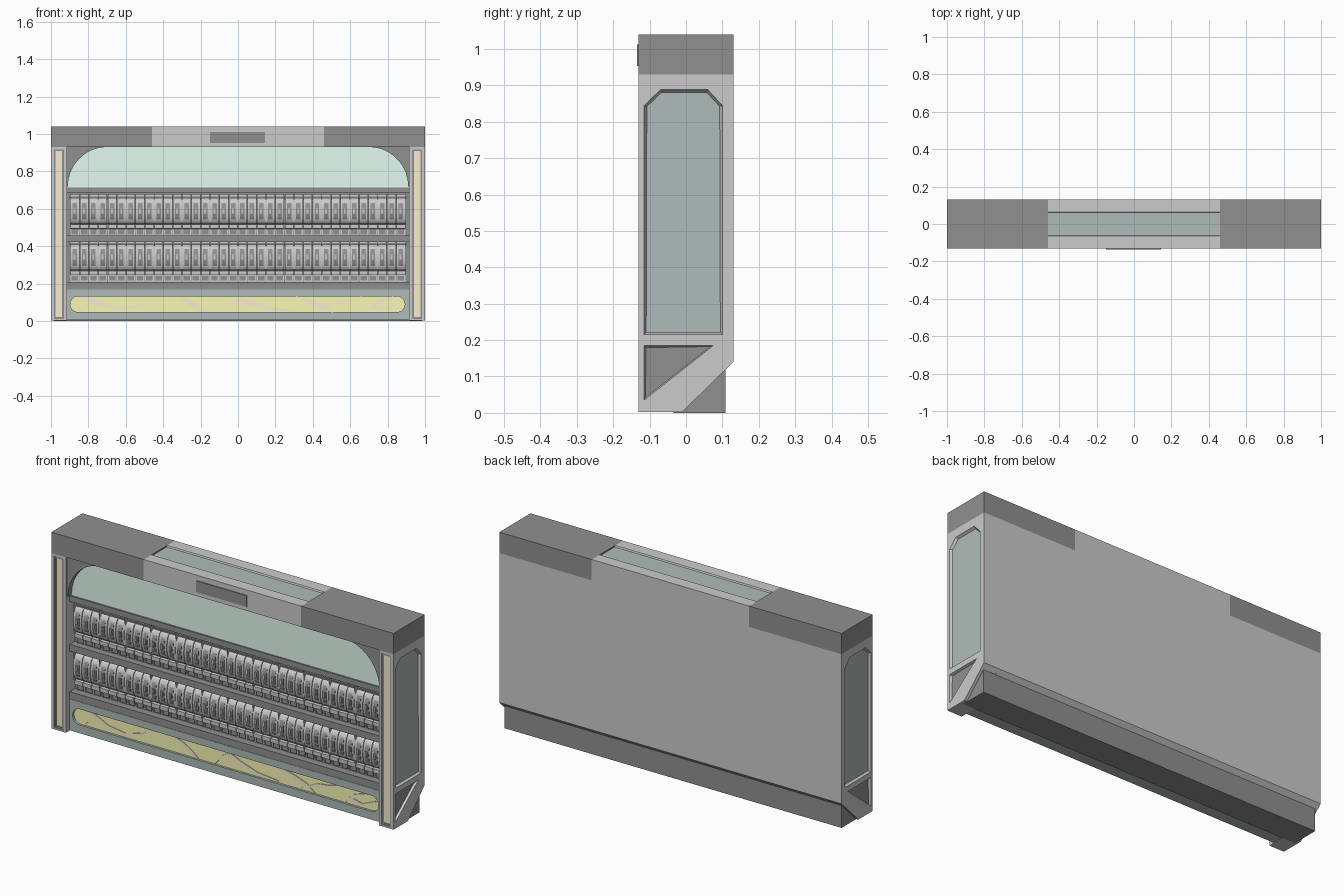
import bpy, bmesh, math
from mathutils import Vector

if "Cube" in bpy.data.objects:
    bpy.data.objects.remove(bpy.data.objects["Cube"])


def mat(name, r, g, b):
    m = bpy.data.materials.new(name)
    m.diffuse_color = (r, g, b, 1)
    m.use_nodes = True
    m.node_tree.nodes["Principled BSDF"].inputs["Base Color"].default_value = m.diffuse_color
    return m


DARK = mat("charcoal", .28, .28, .28)
TEAL = mat("slate_teal", .43, .50, .48)
GREEN = mat("mint", .77, .96, .87)
YELLOW = mat("yellow", .95, .94, .46)
TAN = mat("tan", .94, .85, .62)
GREY = mat("grey", .8, .8, .8)

# maps profile coordinates (u, v) and depth w into the world for each extrusion axis
MAPS = {'x': lambda u, v, w: (w, u, v), 'y': lambda u, v, w: (u, w, v), 'z': lambda u, v, w: (u, v, w)}


def finish(name, mesh, material=None, mirror=False):
    ob = bpy.data.objects.new(name, mesh)
    bpy.context.collection.objects.link(ob)
    if material:
        mesh.materials.append(material)
    if mirror:
        ob.modifiers.new("mirror", 'MIRROR')
    return ob


def plate(name, loops, axis, lo, hi, material=None, mirror=False):
    """Extrude a profile (first loop) with optional holes (other loops) along an axis."""
    cu = bpy.data.curves.new(name, 'CURVE')
    cu.dimensions = '2D'
    cu.fill_mode = 'BOTH'
    cu.extrude = (hi - lo) / 2
    for loop in loops:
        sp = cu.splines.new('POLY')
        sp.points.add(len(loop) - 1)
        for p, (u, v) in zip(sp.points, loop):
            p.co = (u, v, 0, 1)
        sp.use_cyclic_u = True
    tmp = bpy.data.objects.new("tmp", cu)
    bpy.context.collection.objects.link(tmp)
    dg = bpy.context.evaluated_depsgraph_get()
    dg.update()
    mesh = bpy.data.meshes.new_from_object(tmp.evaluated_get(dg))
    bpy.data.objects.remove(tmp)
    mesh.materials.clear()
    bm = bmesh.new()
    bm.from_mesh(mesh)
    for v in bm.verts:
        v.co = Vector(MAPS[axis](v.co.x, v.co.y, v.co.z + (lo + hi) / 2))
    bmesh.ops.remove_doubles(bm, verts=bm.verts, dist=1e-5)
    bmesh.ops.recalc_face_normals(bm, faces=bm.faces)
    for f in bm.faces:
        f.smooth = False
    bm.to_mesh(mesh)
    bm.free()
    return finish(name, mesh, material, mirror)


def rect(u0, u1, v0, v1):
    return [(u0, v0), (u1, v0), (u1, v1), (u0, v1)]


def box(name, x0, x1, y0, y1, z0, z1, material=None, mirror=False):
    return plate(name, [rect(x0, x1, z0, z1)], 'y', y0, y1, material, mirror)


def recess(name, loop, axis, w, facing, rim, depth, material):
    """Sloped rim leading down to a coloured sunken panel."""
    bm = bmesh.new()
    f = bm.faces.new([bm.verts.new(MAPS[axis](u, v, w)) for u, v in loop])
    f.normal_update()
    if f.normal.dot(Vector(facing)) < 0:
        f.normal_flip()
    bmesh.ops.inset_individual(bm, faces=[f], thickness=rim, depth=-depth)
    f.material_index = 1
    mesh = bpy.data.meshes.new(name)
    bm.to_mesh(mesh)
    bm.free()
    mesh.materials.append(GREY)
    return finish(name, mesh, material, True)


def arc(cx, cz, rx, rz, a0, a1, n):
    return [(cx + rx * math.cos(math.radians(a0 + (a1 - a0) * i / n)),
             cz + rz * math.sin(math.radians(a0 + (a1 - a0) * i / n))) for i in range(n + 1)]


def array(ob, count, step):
    m = ob.modifiers.new("array", 'ARRAY')
    m.count = count
    m.use_relative_offset = False
    m.use_constant_offset = True
    m.constant_offset_displace = (step, 0, 0)
    return ob


# side posts: core, outer skin with two openings, front skin with one
def post_profile(y0):
    return [(y0, .003), (-.01, .003), (.13, .14), (.13, .93), (y0, .93)]


window = [(-.115, .215), (.10, .215), (.10, .845), (.06, .888), (-.07, .888), (-.115, .845)]
triangle = [(-.115, .035), (.075, .185), (-.115, .185)]
strip = rect(.93, .983, .012, .918)
plate("post_core", [post_profile(-.118)], 'x', .915, .984, None, True)
plate("post_side_skin", [post_profile(-.13), window, triangle], 'x', .984, 1, None, True)
plate("post_front_skin", [rect(.915, .984, .003, .93), strip], 'y', -.13, -.118, None, True)
recess("side_window", window, 'x', 1, (1, 0, 0), .008, .012, TEAL)
recess("side_triangle_recess", triangle, 'x', 1, (1, 0, 0), .008, .012, DARK)
plate("front_strip_frame", [strip, rect(.94, .975, .022, .908)], 'y', -.125, -.118, DARK, True)
box("front_light_strip", .94, .975, -.122, -.117, .022, .908, TAN, True)

# main body with flat back, and the dark base below it
plate("back_body", [[(-.045, .1), (.09, .1), (.13, .14), (.13, .93), (-.045, .93)]], 'x', -.916, .916)
plate("base", [[(-.035, 0), (.108, 0), (.108, .118), (.09, .13), (-.035, .13)]], 'x', -.985, .985, DARK)
box("inner_backing", -.916, .916, -.055, -.044, .17, .93, DARK)

# top header, end caps, inset top strip and front plaque
plate("header", [[(-.13, .93), (.13, .93), (.13, 1.04), (.065, 1.04), (.06, 1.03),
                  (-.06, 1.03), (-.065, 1.04), (-.13, 1.04)]], 'x', -.46, .46)
box("header_top_strip", -.46, .46, -.062, .062, 1.02, 1.033, TEAL)
box("header_end_cap", .46, 1, -.13, .13, .93, 1.04, DARK, True)
box("header_plaque", -.15, .145, -.135, -.125, .953, 1.012, DARK)

# arched mint sign with dark corner pieces
box("sign_panel", -.915, .915, -.09, -.05, .71, .93, GREEN)
plate("sign_corner", [[(.916, .931), (.916, .72)] + arc(.70, .72, .21, .211, 0, 90, 9)],
      'y', -.12, -.088, DARK, True)

# dark shelves
for i, (z0, z1) in enumerate([(.685, .715), (.422, .458), (.17, .208)]):
    box(f"shelf_{i + 1}", -.915, .915, -.098, -.045, z0, z1, DARK)

# two rows of switch modules
COUNT, STEP = 36, .0498
X0 = -COUNT * STEP / 2
for r, z in enumerate([.458, .21]):
    tag = f"_row_{r + 1}"
    bulge = arc(-.075, z + .13, .02, .065, 250, 110, 8)
    body = [(-.05, z), (-.062, z), (-.062, z + .035), (-.085, z + .037), (-.085, z + .058),
            (-.07, z + .06)] + bulge + [(-.07, z + .2), (-.07, z + .222), (-.05, z + .222)]
    array(plate("switch_body" + tag, [body], 'x', X0 + .001, X0 + STEP - .002), COUNT, STEP)
    slot = [(-.07, z + .076)] + arc(-.075, z + .13, .0235, .056, 250, 110, 8) + [(-.07, z + .184)]
    array(plate("switch_slot" + tag, [slot], 'x', X0 + .012, X0 + .036, DARK), COUNT, STEP)
    array(box("switch_lever" + tag, X0 + .018, X0 + .028, -.104, -.09, z + .118, z + .145), COUNT, STEP)
    array(box("terminal" + tag, X0 + .007, X0 + .041, -.068, -.06, z + .006, z + .031, DARK), COUNT, STEP)
    array(box("module_divider" + tag, X0 - .002, X0 + .002, -.09, -.05, z + .06, z + .225),
          COUNT // 3 + 1, STEP * 3)
    box("upper_rail" + tag, -.9, .9, -.076, -.05, z + .2, z + .207, DARK)

# lower teal frame around a rounded yellow panel
pill = arc(.85, .09, .042, .042, -90, 90, 10) + arc(-.855, .09, .042, .042, 90, 270, 10)
plate("lower_frame", [rect(-.915, .915, .005, .17), pill], 'y', -.1, -.07, TEAL)
box("lower_frame_back", -.915, .915, -.07, -.036, .005, .17, TEAL)
box("yellow_panel", -.9, .9, -.088, -.069, .045, .135, YELLOW)

# tan branching bands across the yellow panel: (x, z, half width)
bands = [
    [(-.84, .132, .003), (-.78, .112, .012), (-.7, .078, .008), (-.6, .066, .006), (-.5, .09, .006), (-.44, .13, .003)],
    [(-.84, .05, .003), (-.81, .08, .012), (-.77, .115, .01)],
    [(-.31, .13, .003), (-.26, .1, .012), (-.21, .07, .012), (-.17, .05, .003)],
    [(-.07, .05, .002), (-.04, .09, .015), (.01, .118, .012), (.08, .09, .012), (.17, .065, .007), (.3, .055, .003)],
    [(.31, .13, .002), (.38, .108, .01), (.46, .075, .014), (.51, .05, .003)],
    [(.43, .055, .004), (.52, .095, .01), (.6, .11, .006), (.66, .13, .002)],
    [(.69, .05, .002), (.72, .085, .016), (.77, .108, .01), (.83, .13, .002)],
    [(.71, .078, .01), (.79, .064, .006), (.87, .1, .006)],
]
for i, band in enumerate(bands):
    outline = [(x + w * .6, z + w) for x, z, w in band] + [(x - w * .6, z - w) for x, z, w in reversed(band)]
    plate(f"tan_band_{i + 1}", [outline], 'y', -.091 - i * .0003, -.087, TAN)
